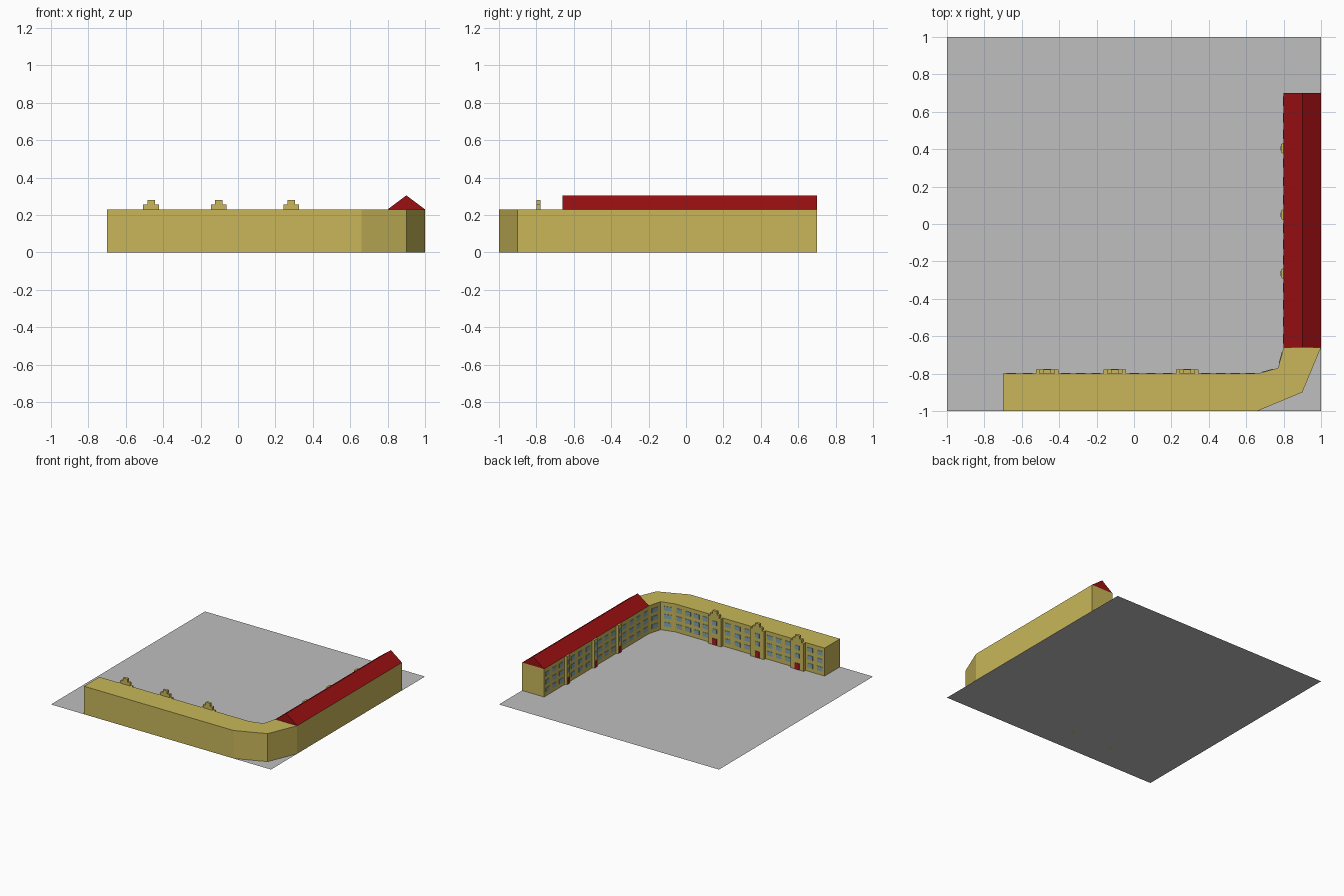
import bpy, bmesh, math
from mathutils import Vector

if "Cube" in bpy.data.objects:
    bpy.data.objects.remove(bpy.data.objects["Cube"])


def material(name, r, g, b):
    m = bpy.data.materials.new(name)
    m.diffuse_color = (r, g, b, 1)
    m.use_nodes = True
    m.node_tree.nodes["Principled BSDF"].inputs["Base Color"].default_value = m.diffuse_color
    return m


WALL = material("ochre wall", 0.58, 0.47, 0.10)
ROOF = material("dark red roof", 0.33, 0.005, 0.006)
DOOR = material("door red", 0.42, 0.01, 0.02)
GLASS = material("window blue", 0.22, 0.38, 0.44)
GREY = material("ground grey", 0.52, 0.52, 0.52)


def finish(bm, name, mat):
    bmesh.ops.recalc_face_normals(bm, faces=bm.faces[:])
    me = bpy.data.meshes.new(name)
    bm.to_mesh(me)
    bm.free()
    me.materials.append(mat)
    ob = bpy.data.objects.new(name, me)
    bpy.context.collection.objects.link(ob)
    return ob


def extrude(name, pts, direction, mat, open_base=False):
    bm = bmesh.new()
    base = bm.faces.new([bm.verts.new(p) for p in pts])
    r = bmesh.ops.extrude_face_region(bm, geom=[base], use_keep_orig=True)
    bmesh.ops.translate(bm, vec=direction,
                        verts=[v for v in r["geom"] if isinstance(v, bmesh.types.BMVert)])
    if open_base:
        bmesh.ops.delete(bm, geom=[base], context="FACES_ONLY")
    return finish(bm, name, mat)


H = 0.23
# Flat ground
bm = bmesh.new()
bm.faces.new([bm.verts.new(p) for p in ((-1, -1, 0), (1, -1, 0), (1, 1, 0), (-1, 1, 0))])
finish(bm, "ground", GREY)

# L-shaped building with chamfered corner
plan = [(-.7, -1), (.66, -1), (.9, -.9), (1, -.66), (1, .7),
        (.8, .7), (.8, -.66), (.77, -.77), (.66, -.8), (-.7, -.8)]
extrude("building_walls", [(x, y, 0) for x, y in plan], (0, 0, H), WALL, True)

# Pitched roof over the east wing
extrude("pitched_roof", [(.8, -.66, H), (1, -.66, H), (.9, -.66, .305)], (0, 1.36, 0), ROOF)

# Stepped gable bays on the south wing
bays_s = (-.465, -.103, .285)
for i, c in enumerate(bays_s):
    prof = [(-.06, 0), (.06, 0), (.06, H), (-.06, H)]
    extrude(f"south_bay_{i}", [(c + x, -.8, z) for x, z in prof], (0, .022, 0), WALL)
    prof = [(-.042, H), (.042, H), (.042, .255), (.02, .255),
            (.02, .28), (-.02, .28), (-.02, .255), (-.042, .255)]
    extrude(f"stepped_gable_{i}", [(c + x, -.8, z) for x, z in prof], (0, .022, 0), WALL)

# Narrow bays on the east wing
bays_e = (-.265, .05, .405)
for i, c in enumerate(bays_e):
    pts = [(.8, c - .03, 0), (.785, c - .02, 0), (.785, c + .02, 0), (.8, c + .03, 0)]
    extrude(f"east_bay_{i}", pts, (0, 0, H), WALL, True)

# Thin plates for windows and doors, gathered into one mesh each
windows, doors = bmesh.new(), bmesh.new()


def plate(bm, a, b, s, z, w, h, t=.003):
    """Plate on the wall running a to b, centred at distance s and height z."""
    a, b = Vector((*a, 0)), Vector((*b, 0))
    u = (b - a).normalized()
    n = Vector((-u.y, u.x, 0))
    c = a + u * s + Vector((0, 0, z))
    v = Vector((0, 0, h / 2))
    ring = [c - u * w / 2 - v, c + u * w / 2 - v, c + u * w / 2 + v, c - u * w / 2 + v]
    lo = [bm.verts.new(p) for p in ring]
    hi = [bm.verts.new(p + n * t) for p in ring]
    bm.faces.new(hi)
    for k in range(4):
        bm.faces.new((lo[k], lo[(k + 1) % 4], hi[(k + 1) % 4], hi[k]))


def window_grid(a, b, cols, w=.05):
    length = (Vector(b) - Vector(a)).length
    for i in range(cols):
        for z in (.05, .115, .18):
            plate(windows, a, b, length * (i + .5) / cols, z, w, .035)


# Window rows between the bays
edges = [-.7] + [e for c in bays_s for e in (c - .06, c + .06)] + [.66]
for k, cols in zip(range(0, 8, 2), (2, 3, 3, 4)):
    window_grid((edges[k], -.8), (edges[k + 1], -.8), cols)
edges = [-.66] + [e for c in bays_e for e in (c - .03, c + .03)] + [.7]
for k, cols in zip(range(0, 8, 2), (4, 3, 3, 3)):
    window_grid((.8, edges[k]), (.8, edges[k + 1]), cols)
window_grid((.66, -.8), (.77, -.77), 1, .06)
window_grid((.77, -.77), (.8, -.66), 1, .06)

# Doors with windows above on every bay
for a, b, w in ([((c - .06, -.778), (c + .06, -.778), .04) for c in bays_s]
                + [((.785, c - .02), (.785, c + .02), .025) for c in bays_e]):
    mid = (Vector(b) - Vector(a)).length / 2
    plate(doors, a, b, mid, .027, w, .052)
    for z in (.115, .18):
        plate(windows, a, b, mid, z, w, .035)

finish(windows, "windows", GLASS)
finish(doors, "doors", DOOR)
